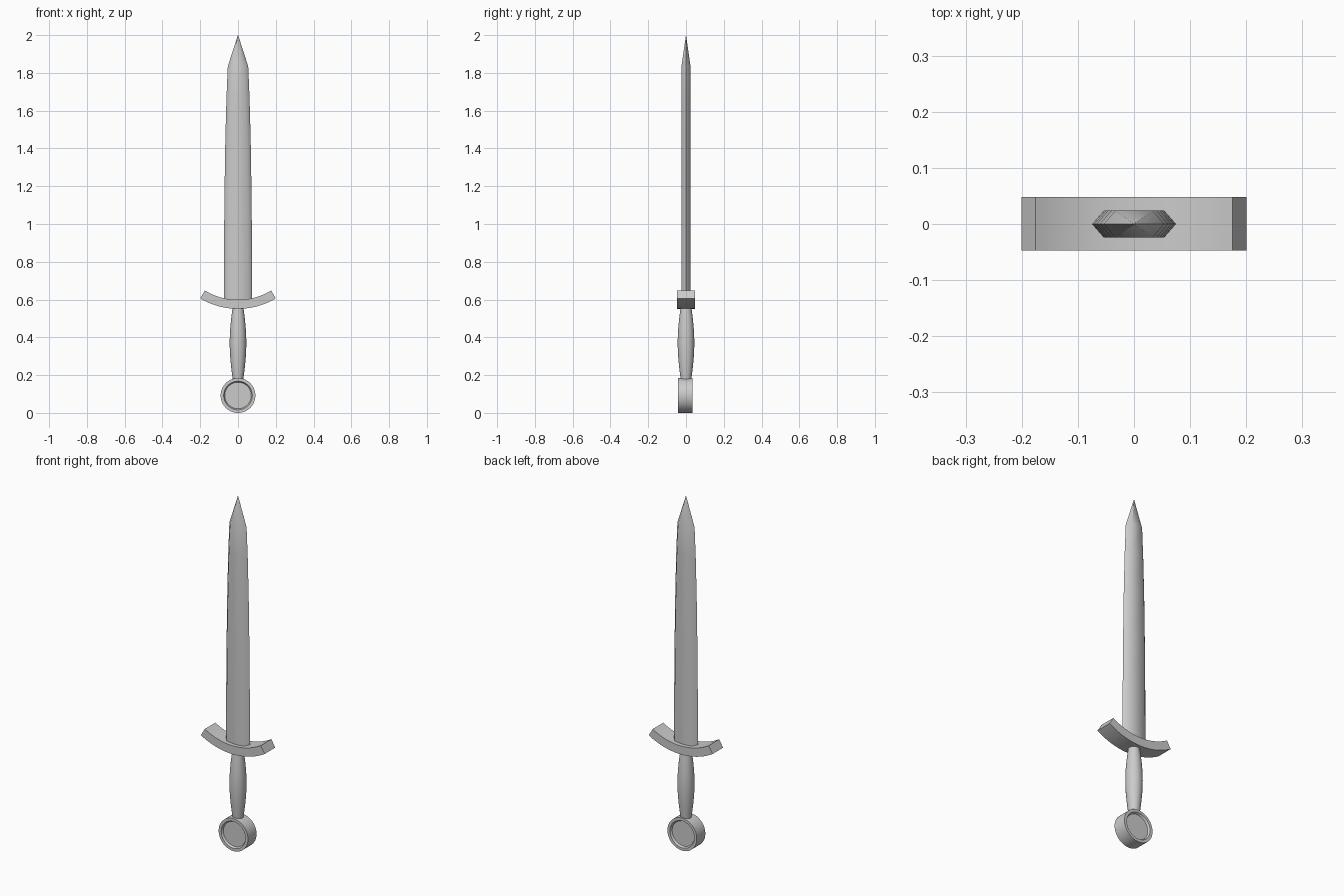
import bpy, bmesh
from math import sin, cos, pi, radians

if "Cube" in bpy.data.objects:
    bpy.data.objects.remove(bpy.data.objects["Cube"])


def make_object(name, bm, angle=30):
    bmesh.ops.remove_doubles(bm, verts=bm.verts, dist=1e-5)
    bmesh.ops.recalc_face_normals(bm, faces=bm.faces)
    mesh = bpy.data.meshes.new(name)
    bm.to_mesh(mesh)
    bm.free()
    obj = bpy.data.objects.new(name, mesh)
    bpy.context.collection.objects.link(obj)
    bpy.ops.object.select_all(action='DESELECT')
    obj.select_set(True)
    bpy.context.view_layer.objects.active = obj
    bpy.ops.object.shade_smooth_by_angle(angle=radians(angle))
    return obj


def loft(name, rings, angle=30):
    """Skin a stack of equal-length rings and cap both ends."""
    bm = bmesh.new()
    loops = [[bm.verts.new(p) for p in ring] for ring in rings]
    n = len(loops[0])
    for a, b in zip(loops, loops[1:]):
        for i in range(n):
            j = (i + 1) % n
            bm.faces.new((a[i], a[j], b[j], b[i]))
    bm.faces.new(loops[0])
    bm.faces.new(loops[-1])
    return make_object(name, bm, angle)


def circle(r, h, axis, centre=0.0, n=48):
    pts = [(r * cos(2 * pi * i / n), r * sin(2 * pi * i / n)) for i in range(n)]
    if axis == 'Z':
        return [(a, b, h) for a, b in pts]
    return [(a, h, b + centre) for a, b in pts]


# Blade: six-sided section, tapering to a pyramid point
def hexagon(w, t, bevel, z):
    f = w - bevel
    return [(w, 0, z), (f, t, z), (-f, t, z), (-w, 0, z), (-f, -t, z), (f, -t, z)]


sections = [(0.075, 0.585), (0.074, 0.9), (0.071, 1.2), (0.067, 1.45),
            (0.061, 1.67), (0.054, 1.835)]
rings = [hexagon(w, 0.024, 0.021, z) for w, z in sections]
rings.append(hexagon(0.0006, 0.0003, 0.0002, 2.0))
loft("blade", rings, 60)

# Guard: rectangular bar swept along an upturned arc
GUARD_Z, R_OUT, R_IN, HALF = 0.942, 0.391, 0.343, radians(30.8)
rings = []
for i in range(25):
    a = -HALF + 2 * HALF * i / 24
    rings.append([(r * sin(a), y, GUARD_Z - r * cos(a))
                  for r, y in ((R_OUT, -0.047), (R_OUT, 0.048),
                               (R_IN, 0.048), (R_IN, -0.047))])
loft("guard", rings)

# Grip: round, swelling in the middle
grip = []
for i in range(17):
    t = i / 16
    grip.append(circle(0.028 + 0.016 * sin(pi * t), 0.175 + 0.39 * t, 'Z'))
loft("grip", grip)

# Pommel: thick disc facing front, recessed on both faces
profile = [(0.066, -0.031), (0.070, -0.031), (0.076, -0.042), (0.092, -0.042),
           (0.092, 0.035), (0.076, 0.035), (0.070, 0.024), (0.066, 0.024)]
loft("pommel", [circle(r, y, 'Y', 0.092, 64) for r, y in profile])
